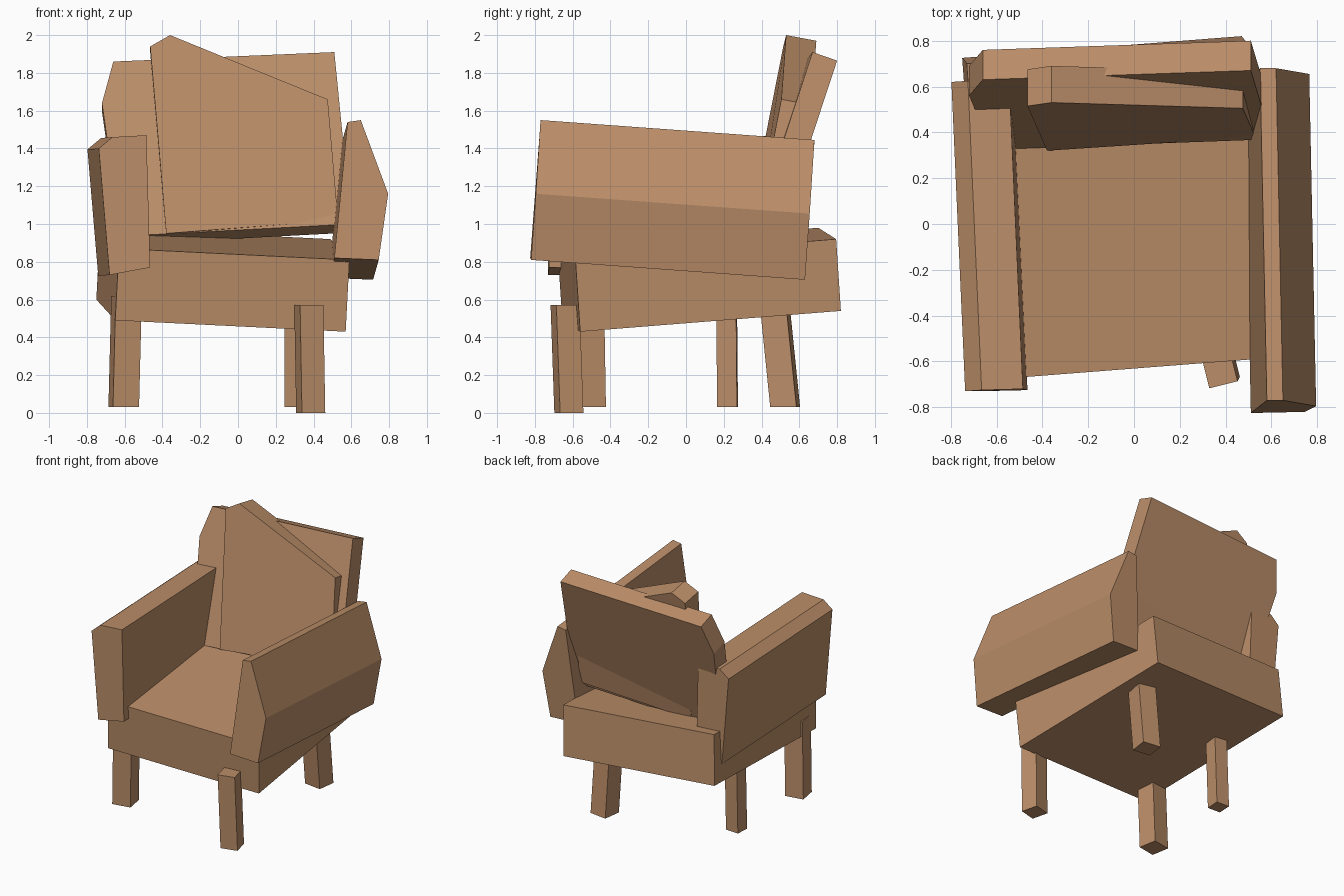
import bpy
import bmesh
import math
from mathutils import Vector, Matrix

cube = bpy.data.objects.get("Cube")
if cube:
    bpy.data.objects.remove(cube, do_unlink=True)

brown = bpy.data.materials.new("warm_brown")
brown.use_nodes = True
colour = (0.50, 0.27, 0.14, 1)
brown.diffuse_color = colour
brown.node_tree.nodes["Principled BSDF"].inputs["Base Color"].default_value = colour


def prism(name, outline, sweep):
    """Flat-shaded solid: a polygon swept along a vector."""
    bm = bmesh.new()
    near = [bm.verts.new(p) for p in outline]
    far = [bm.verts.new(Vector(p) + Vector(sweep)) for p in outline]
    bm.faces.new(near)
    bm.faces.new(far[::-1])
    for i in range(len(near)):
        j = (i + 1) % len(near)
        bm.faces.new((near[i], far[i], far[j], near[j]))
    bmesh.ops.recalc_face_normals(bm, faces=bm.faces)
    mesh = bpy.data.meshes.new(name)
    bm.to_mesh(mesh)
    bm.free()
    mesh.materials.append(brown)
    obj = bpy.data.objects.new(name, mesh)
    bpy.context.collection.objects.link(obj)
    return obj


def leg(name, foot, top, size, yaw):
    """Square leg leaning from its foot to its top, twisted by yaw degrees."""
    turn = Matrix.Rotation(math.radians(yaw), 3, "Z")
    h = size / 2
    corners = [(-h, -h, 0), (h, -h, 0), (h, h, 0), (-h, h, 0)]
    outline = [Vector(foot) + turn @ Vector(c) for c in corners]
    return prism(name, outline, Vector(top) - Vector(foot))


# Seat: crooked slab, front face swept backwards
corner = Vector((0.57, -0.56, 0.43))
across = Vector((-1.22, -0.095, 0.06))
up = Vector((0.02, -0.025, 0.38))
prism("seat", [corner, corner + across, corner + across + up, corner + up],
      (-0.10, 1.38, 0.11))

# Armrests: front outline swept backwards
prism("left_armrest",
      [(0.51, -0.825, 0.82), (0.745, -0.82, 0.81), (0.795, -0.795, 1.16),
       (0.65, -0.77, 1.55), (0.58, -0.77, 1.54)],
      (-0.03, 1.45, -0.105))
prism("right_armrest",
      [(-0.68, -0.73, 0.73), (-0.465, -0.725, 0.77), (-0.485, -0.72, 1.47),
       (-0.665, -0.725, 1.46), (-0.737, -0.73, 1.40)],
      (-0.06, 1.35, -0.005))

# Leaning backrest with one clipped corner
prism("backrest",
      [(-0.62, 0.325, 0.935), (0.60, 0.37, 1.0), (0.51, 0.67, 1.91),
       (-0.66, 0.63, 1.86), (-0.72, 0.56, 1.64)],
      (0, 0.13, -0.045))

# Slanted cushion in front of the backrest
prism("back_cushion",
      [(-0.38, 0.32, 0.95), (0.53, 0.38, 1.02), (0.475, 0.505, 1.66),
       (-0.36, 0.53, 2.0), (-0.465, 0.515, 1.94)],
      (0, 0.16, -0.03))

# Legs, each slightly askew
leg("front_left_leg", (0.385, -0.62, 0), (0.375, -0.64, 0.57), 0.127, 14)
leg("front_right_leg", (-0.605, -0.505, 0.03), (-0.59, -0.515, 0.62), 0.14, 10)
leg("back_left_leg", (0.325, 0.525, 0.03), (0.325, 0.47, 0.57), 0.14, -8)
leg("back_right_leg", (-0.585, 0.22, 0.03), (-0.57, 0.215, 0.58), 0.105, -3)
